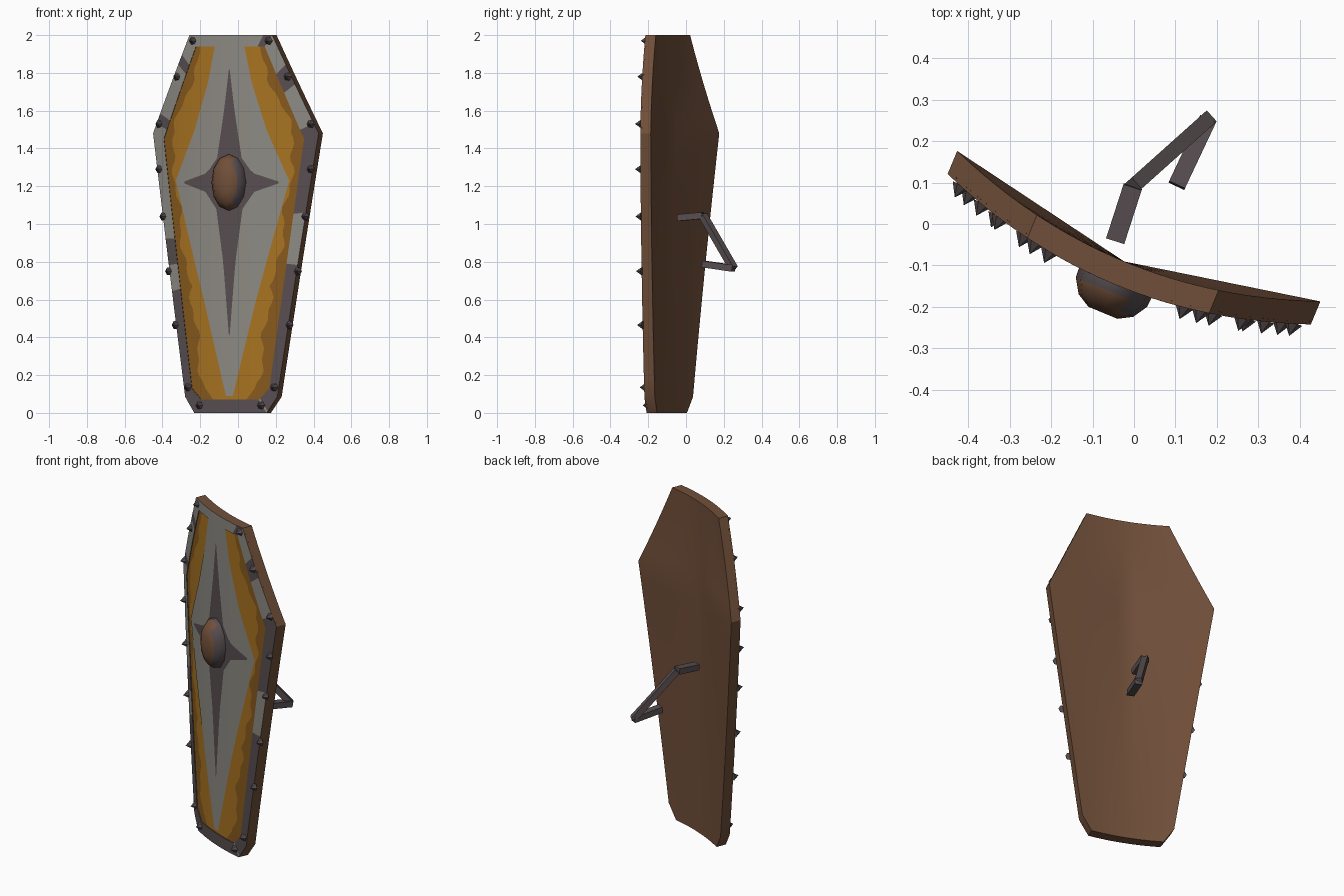
import bpy, bmesh, math, random
from mathutils import Vector

if "Cube" in bpy.data.objects:
    bpy.data.objects.remove(bpy.data.objects["Cube"])

random.seed(4)

def material(name, r, g, b):
    m = bpy.data.materials.new(name)
    m.diffuse_color = [(c / 255) ** 2.2 for c in (r, g, b)] + [1]
    m.use_nodes = True
    m.node_tree.nodes["Principled BSDF"].inputs["Base Color"].default_value = m.diffuse_color
    return m

BROWN = material("brown wood", 112, 80, 60)
GREY = material("light grey metal", 140, 137, 130)
DARK = material("dark iron", 88, 79, 81)
ORANGE = material("ochre paint", 166, 114, 38)
UMBER = material("dark ochre paint", 134, 90, 34)

# Shield frame: u across, s towards the viewer, turned about z
ANG = math.radians(22.5)
CA, SA = math.cos(ANG), math.sin(ANG)
BULGE = 0.092 / 0.474 ** 2
FRONT, BACK, STEP = 0.122, 0.062, 0.008

def place(u, s, z):
    return Vector((CA * u - SA * s, -0.033 - SA * u - CA * s, z))

def on_front(u, z, lift=0.0):
    return place(u, FRONT - BULGE * u * u + lift, z)

def table(points):
    """Piecewise linear half width against height."""
    def f(z):
        for (z0, w0), (z1, w1) in zip(points, points[1:]):
            if z <= z1:
                return w0 + (w1 - w0) * max(0, z - z0) / (z1 - z0)
        return points[-1][1]
    return f

def finish(name, bm, mats, recalc=True, angle=30):
    if recalc:
        bmesh.ops.recalc_face_normals(bm, faces=bm.faces[:])
    me = bpy.data.meshes.new(name)
    bm.to_mesh(me)
    bm.free()
    for m in mats:
        me.materials.append(m)
    if angle:
        me.shade_smooth()
        me.set_sharp_from_angle(angle=math.radians(angle))
    ob = bpy.data.objects.new(name, me)
    bpy.context.collection.objects.link(ob)
    return ob

def grid(bm, rows):
    vs = [[bm.verts.new(p) for p in row] for row in rows]
    for a, b in zip(vs, vs[1:]):
        for i in range(len(a) - 1):
            bm.faces.new((a[i], a[i + 1], b[i + 1], b[i]))
    return vs

def span(z0, z1, n):
    return [z0 + (z1 - z0) * i / n for i in range(n + 1)]

OUTER = [(0, .207), (.085, .264), (1.48, .474), (2, .237)]
INNER = [(.07, .165), (.13, .222), (1.45, .402), (1.94, .197)]
outer_w, inner_w = table(OUTER), table(INNER)
K = span(-1, 1, 16)

# Curved wooden body; the back flattens to two planes at the widest row
def on_back(k, z):
    w = outer_w(z)
    m = 1 - (abs(z - 1.48) / (0.52 if z > 1.48 else 1.48))
    return place(k * w, BACK - BULGE * w * w * ((1 - m) * k * k + m * abs(k)), z)

zs = [0] + span(.085, 1.48, 14) + span(1.48, 2, 6)[1:]
bm = bmesh.new()
fr = grid(bm, [[on_front(k * outer_w(z), z, -STEP) for k in K] for z in zs])
bk = grid(bm, [[on_back(k, z) for k in K] for z in zs])
def border(v):
    return v[0] + [r[-1] for r in v[1:]] + v[-1][-2::-1] + [r[0] for r in v[-2:0:-1]]
fb, bb = border(fr), border(bk)
for i in range(len(fb)):
    j = (i + 1) % len(fb)
    bm.faces.new((fb[i], fb[j], bb[j], bb[i]))
finish("shield_body", bm, [BROWN])

# Raised rim around the front
def outline(tab, n=10):
    c = [(w, z) for z, w in tab]
    c += [(-u, z) for u, z in reversed(c)]
    pts = []
    for (u0, z0), (u1, z1) in zip(c, c[1:] + c[:1]):
        pts += [(u0 + (u1 - u0) * i / n, z0 + (z1 - z0) * i / n) for i in range(n)]
    return pts

po, pi = outline(OUTER), outline(INNER)
bm = bmesh.new()
rings = [[bm.verts.new(on_front(u, z, h)) for u, z in p]
         for p, h in ((po, -STEP), (po, 0), (pi, 0), (pi, -STEP))]
for layer, (a, b) in enumerate(zip(rings, rings[1:])):
    for i in range(len(a)):
        j = (i + 1) % len(a)
        f = bm.faces.new((a[i], a[j], b[j], b[i]))
        u, z = po[i]
        worn = z > 1.5 or (u < 0 and z > 1.0)
        if random.random() < 0.08:
            worn = not worn
        f.material_index = 2 if layer == 0 else int(worn and layer == 1)
finish("rim", bm, [DARK, GREY, BROWN])

# Painted panels lying on the curved front
def sheet(name, zs, lo, hi, lift, mat, n=14):
    bm = bmesh.new()
    grid(bm, [[on_front(u, z, lift - STEP) for u in span(lo(z), hi(z), n)] for z in zs])
    finish(name, bm, [mat], recalc=False)

grey_w = table([(.09, .02), (.6, .15), (.85, .22), (1.23, .325),
                (1.5, .205), (1.75, .125), (1.94, .085)])
star_w = table([(.41, .002), (.8, .035), (1.08, .075), (1.17, .14), (1.215, .27),
                (1.225, .27), (1.27, .13), (1.35, .07), (1.6, .03), (1.82, .002)])
edge_w = lambda z: max(grey_w(z), inner_w(z) - .045 - .014 * math.sin(19 * z)
                       - .009 * math.sin(47 * z + 1) - (.02 if z < .7 else 0))
zp = [.07] + span(.13, 1.45, 44) + span(1.45, 1.94, 14)[1:]
sheet("ochre_panel", zp, lambda z: -inner_w(z), inner_w, .002, ORANGE)
sheet("dark_edge_right", zp, edge_w, lambda z: max(inner_w(z), edge_w(z)), .004, UMBER, 4)
sheet("dark_edge_left", zp, lambda z: -max(inner_w(z), edge_w(z)),
      lambda z: -edge_w(z), .004, UMBER, 4)
sheet("grey_diamond", span(.09, 1.23, 24) + span(1.23, 1.94, 16)[1:],
      lambda z: -grey_w(z), grey_w, .005, GREY)
sheet("dark_star", span(.41, 1.08, 8) + span(1.08, 1.215, 6)[1:]
      + span(1.225, 1.35, 6) + span(1.35, 1.82, 6)[1:],
      lambda z: -star_w(z), star_w, .007, DARK)

# Oval boss in the middle
bm = bmesh.new()
N = 12
rings = []
for r, h in ((1, -.012), (.98, .02), (.75, .055), (.4, .074)):
    rings.append([bm.verts.new(place(.095 * r * math.cos(2 * math.pi * i / N), FRONT + h,
                  1.22 + .15 * r * math.sin(2 * math.pi * i / N))) for i in range(N)])
for layer, (a, b) in enumerate(zip(rings, rings[1:])):
    for i in range(N):
        f = bm.faces.new((a[i], a[(i + 1) % N], b[(i + 1) % N], b[i]))
        f.material_index = int(layer == 0 or (layer == 1 and i in (0, 1, 10, 11)))
bm.faces.new(rings[-1])
bm.faces.new(rings[0])
finish("boss", bm, [BROWN, DARK], angle=50)

# Pointed rivets along the rim, mirrored
bm = bmesh.new()
for u, z in ((.215, 1.97), (.315, 1.78), (.432, 1.53), (.432, 1.29), (.405, 1.04),
             (.368, .75), (.325, .465), (.245, .135), (.175, .04)):
    for side in (-1, 1):
        c, s = side * u, FRONT - BULGE * u * u
        ring = [bm.verts.new(place(c + .024 * math.cos(t * math.pi / 3), s - .004,
                z + .024 * math.sin(t * math.pi / 3))) for t in range(6)]
        tip = bm.verts.new(place(c * 1.01, s + .03, z))
        bm.faces.new(ring)
        for i in range(6):
            bm.faces.new((ring[i], ring[(i + 1) % 6], tip))
finish("rivets", bm, [DARK], angle=0)

# Bent grip behind the shield
def bar(name, a, b, w, d):
    a, b = Vector(a), Vector(b)
    bm = bmesh.new()
    bmesh.ops.create_cube(bm, size=1)
    bmesh.ops.scale(bm, vec=(w, d, (b - a).length), verts=bm.verts[:])
    ob = finish(name, bm, [DARK], angle=0)
    ob.location = (a + b) / 2
    ob.rotation_euler = (b - a).to_track_quat('Z', 'X').to_euler()

A, B = (-.045, -.04, 1.033), (-.003, .09, 1.045)
C, D = (.178, .252, .765), (.103, .093, .788)
bar("grip_upper_leg", A, B, .035, .046)
bar("grip_handle", B, C, .034, .036)
bar("grip_lower_leg", C, D, .035, .042)
